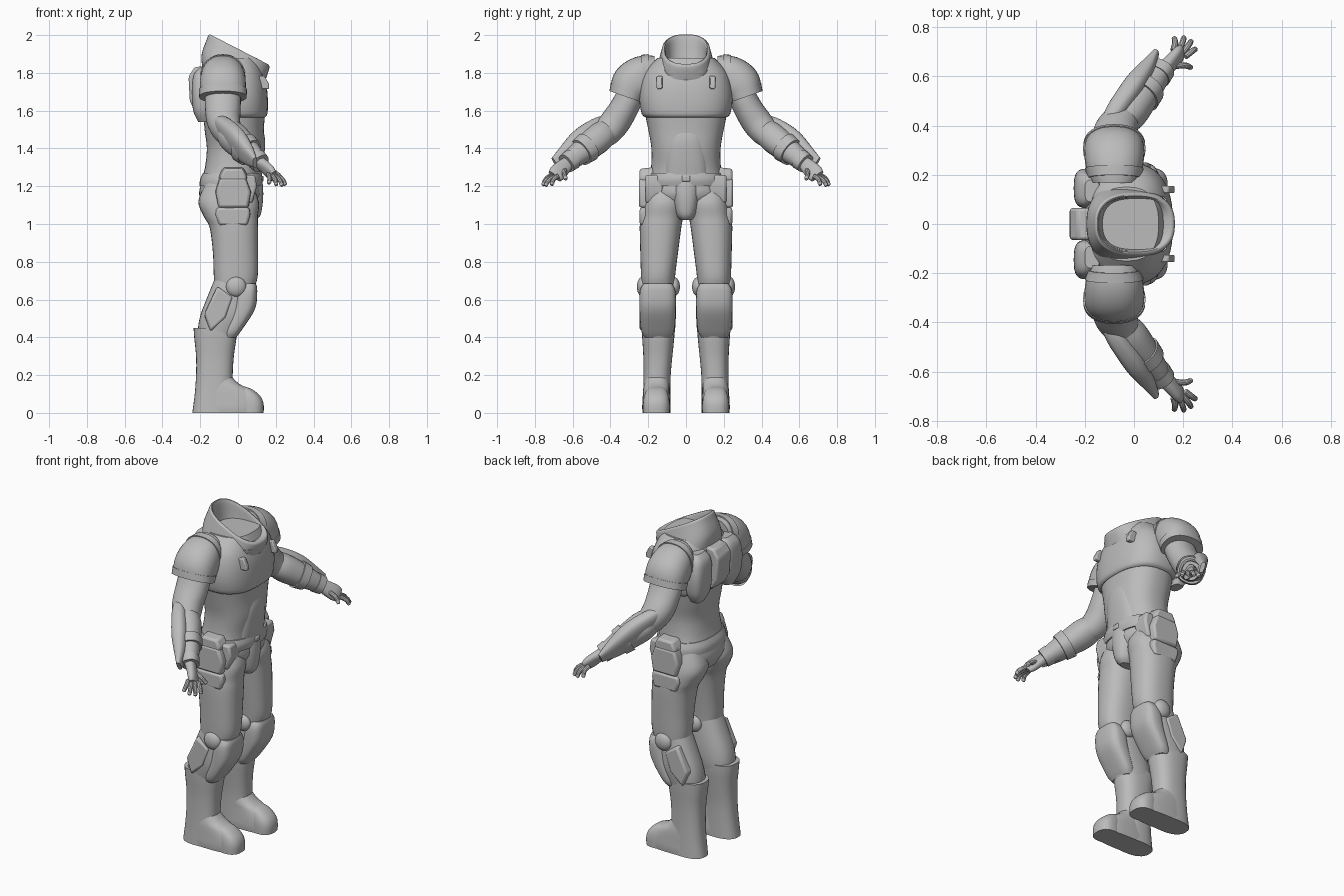
import bpy, bmesh, math
from mathutils import Vector

grey = bpy.data.materials.new("armour_grey")
grey.diffuse_color = (0.5, 0.5, 0.5, 1)


def finish(name, bm, mirror, bevel=0.0, angle=35):
    bmesh.ops.recalc_face_normals(bm, faces=bm.faces[:])
    me = bpy.data.meshes.new(name)
    bm.to_mesh(me)
    bm.free()
    me.materials.append(grey)
    ob = bpy.data.objects.new(name, me)
    bpy.context.collection.objects.link(ob)
    bpy.ops.object.select_all(action='DESELECT')
    ob.select_set(True)
    bpy.context.view_layer.objects.active = ob
    bpy.ops.object.shade_smooth_by_angle(angle=math.radians(angle))
    if bevel:
        b = ob.modifiers.new("bevel", 'BEVEL')
        b.width, b.segments = bevel, 2
    if mirror:
        m = ob.modifiers.new("mirror", 'MIRROR')
        m.use_axis = (False, True, False)
    return ob


def spline(rows, steps):
    """Catmull-Rom through rows of numbers."""
    rows = [tuple(r) + (0,) * (6 - len(r)) for r in rows]
    out = []
    for i in range(len(rows) - 1):
        a, b, c, d = rows[max(i - 1, 0)], rows[i], rows[i + 1], rows[min(i + 2, len(rows) - 1)]
        for k in range(steps):
            t = k / steps
            out.append([0.5 * (2 * q + (r - p) * t + (2 * p - 5 * q + 4 * r - s) * t * t
                               + (3 * q - p - 3 * r + s) * t ** 3) for p, q, r, s in zip(a, b, c, d)])
    return out + [list(rows[-1])]


def loft(name, rows, p=2.0, level=True, mirror=True, n=32, steps=4):
    """Rows are x, y, z, radius_u, radius_v, slope; level rings lie flat, others follow the path."""
    rows = spline(rows, steps)
    bm = bmesh.new()
    rings = []
    for i, (x, y, z, ru, rv, slope) in enumerate(rows):
        c = Vector((x, y, z))
        t = Vector((0, 0, 1))
        if not level:
            t = (Vector(rows[min(i + 1, len(rows) - 1)][:3]) - Vector(rows[max(i - 1, 0)][:3])).normalized()
        u = Vector((1, 0, 0))
        u = (u - t * u.dot(t)).normalized()
        v = t.cross(u)
        ring = []
        for k in range(n):
            a = 2 * math.pi * k / n
            ca, sa = math.cos(a), math.sin(a)
            du = math.copysign(abs(ca) ** (2 / p), ca) * ru
            dv = math.copysign(abs(sa) ** (2 / p), sa) * rv
            ring.append(bm.verts.new(c + u * du + v * dv + t * slope * du))
        rings.append(ring)
    for a, b in zip(rings, rings[1:]):
        for k in range(n):
            bm.faces.new((a[k], a[(k + 1) % n], b[(k + 1) % n], b[k]))
    bm.faces.new(rings[0][::-1])
    bm.faces.new(rings[-1])
    return finish(name, bm, mirror)


def slab(name, points, y0, y1, mirror=True, bevel=0.012, taper=1.0):
    """Side outline (x, z) extruded from y0 to y1, outer face optionally smaller."""
    bm = bmesh.new()
    mx = sum(q[0] for q in points) / len(points)
    mz = sum(q[1] for q in points) / len(points)
    a = [bm.verts.new((x, y0, z)) for x, z in points]
    b = [bm.verts.new((mx + (x - mx) * taper, y1, mz + (z - mz) * taper)) for x, z in points]
    bm.faces.new(a)
    bm.faces.new(b[::-1])
    for i in range(len(a)):
        j = (i + 1) % len(a)
        bm.faces.new((a[i], b[i], b[j], a[j]))
    return finish(name, bm, mirror, bevel)


def ball(name, centre, size):
    bm = bmesh.new()
    bmesh.ops.create_uvsphere(bm, u_segments=24, v_segments=14, radius=1)
    for v in bm.verts:
        v.co = Vector([c + s * q for c, s, q in zip(centre, size, v.co)])
    return finish(name, bm, True)


# Torso: body, chest shell, belly panel
loft("torso", [(-.05, 0, 1.08, .12, .15), (-.045, 0, 1.15, .16, .195), (-.04, 0, 1.22, .155, .2),
               (-.028, 0, 1.3, .147, .185), (-.015, 0, 1.4, .15, .183), (-.02, 0, 1.5, .157, .2),
               (-.02, 0, 1.62, .165, .225)], 2.4, mirror=False, n=48)
loft("chest", [(-.022, 0, 1.565, .165, .215), (-.022, 0, 1.585, .178, .235), (-.022, 0, 1.66, .18, .247),
               (-.025, 0, 1.74, .175, .24), (-.03, 0, 1.81, .16, .215), (-.03, 0, 1.88, .13, .15)],
     2.5, mirror=False, n=48)
loft("belly_panel", [(.055, 0, 1.26, .072, .12), (.06, 0, 1.35, .078, .115), (.066, 0, 1.45, .077, .1),
                     (.05, 0, 1.54, .07, .08)], 2.6, mirror=False)

# Open collar rising at the back, with the neck well inside
loft("collar", [(-.025, 0, 1.79, .165, .17, -.25), (-.02, 0, 1.84, .172, .15, -.35),
                (.0, 0, 1.9, .165, .132, -.48), (.004, 0, 1.92, .16, .125, -.5),
                (.003, 0, 1.92, .145, .11, -.5), (-.015, 0, 1.86, .115, .1, -.3),
                (-.035, 0, 1.8, .08, .08, -.1)], 2.5, mirror=False, n=48)
loft("front_collar", [(.06, 0, 1.74, .06, .07), (.075, 0, 1.78, .075, .115),
                      (.085, 0, 1.815, .075, .12)], 2.3, mirror=False)
slab("chest_clip", [(.1, 1.78), (.14, 1.785), (.165, 1.74), (.165, 1.715), (.1, 1.715)], .125, .155, bevel=.006)

# Backpack
slab("backpack", [(-.15, 1.84), (-.23, 1.83), (-.262, 1.78), (-.255, 1.65), (-.225, 1.59), (-.15, 1.58)],
     -.065, .065, False)
loft("back_pod", [(-.18, .145, 1.54, .03, .04), (-.185, .145, 1.6, .052, .07), (-.19, .145, 1.7, .055, .08),
                  (-.185, .14, 1.79, .05, .07), (-.17, .135, 1.83, .03, .045)], 3)

# Shoulder armour
X = -.08
loft("shoulder_pad", [(X, .17, 1.78, .095, .11), (X, .23, 1.777, .115, .113), (X, .285, 1.74, .122, .112),
                      (X, .315, 1.685, .12, .092)], 2.3, False)
loft("shoulder_inner_rim", [(X, .185, 1.782, .108, .118), (X, .225, 1.777, .119, .119)], 2.3, False)
loft("shoulder_band", [(X, .304, 1.71, .127, .1), (X, .317, 1.673, .126, .094)], 2.3, False)

# Arms
loft("upper_arm", [(X, .25, 1.78, .08, .08), (X, .295, 1.68, .094, .075), (X, .33, 1.61, .094, .076),
                   (-.075, .375, 1.54, .088, .08), (-.05, .42, 1.485, .075, .075),
                   (-.02, .46, 1.455, .06, .06)], 2.1, False)
loft("forearm", [(-.065, .4, 1.51, .06, .06), (-.03, .45, 1.465, .08, .076), (.015, .505, 1.42, .075, .075),
                 (.07, .57, 1.37, .058, .06), (.12, .628, 1.322, .04, .046)], 2.2, False)
loft("forearm_guard", [(-.125, .375, 1.55, .02, .035), (-.085, .425, 1.51, .04, .07), (-.04, .485, 1.465, .046, .085),
                       (.005, .55, 1.42, .046, .083), (.05, .62, 1.37, .034, .062),
                       (.09, .695, 1.325, .012, .03)], 2.8, False)
loft("forearm_band", [(.03, .525, 1.405, .079, .08), (.06, .56, 1.378, .072, .073)], 2.4, False)
loft("wrist_cuff", [(.098, .603, 1.343, .052, .056), (.122, .633, 1.32, .048, .052)], 2.4, False)

# Hands
loft("palm", [(.115, .625, 1.325, .03, .034), (.145, .65, 1.3, .026, .042), (.175, .68, 1.27, .023, .046),
              (.19, .695, 1.252, .016, .04)], 2.5, False, n=20)
for i, (base, tip) in enumerate([((.16, .705, 1.262), (.163, .757, 1.212)), ((.18, .705, 1.255), (.203, .76, 1.203)),
                                 ((.197, .695, 1.252), (.234, .745, 1.2)), ((.208, .68, 1.253), (.252, .712, 1.205)),
                                 ((.165, .642, 1.285), (.235, .635, 1.235))]):
    b, t = Vector(base), Vector(tip)
    m = (b + t) / 2 + Vector((.006, .006, .006))
    loft("thumb" if i == 4 else "finger_%d" % (i + 1),
         [(*b, .013, .013), (*m, .0125, .0125), (*(m * .15 + t * .85), .0105, .0105), (*t, .004, .004)],
         2, False, n=10, steps=3)

# Belt, hip flaps and groin plate
loft("belt", [(-.04, 0, 1.2, .163, .21), (-.035, 0, 1.235, .166, .21), (-.03, 0, 1.27, .155, .198)],
     2.4, mirror=False, n=48)
loft("groin_plate", [(.02, 0, 1.02, .075, .03), (.025, 0, 1.05, .095, .055), (.03, 0, 1.12, .102, .072),
                     (.035, 0, 1.19, .098, .078), (.035, 0, 1.25, .09, .072)], 2.4, mirror=False)
slab("buckle", [(.1, 1.225), (.136, 1.225), (.136, 1.255), (.1, 1.255)], -.022, .022, False, .006)
slab("hip_flap", [(-.1, 1.26), (.09, 1.26), (.1, 1.2), (.075, 1.11), (-.1, 1.13)], .12, .215)

# Hip pouches
slab("hip_pouch", [(-.1, 1.25), (.045, 1.25), (.075, 1.17), (.06, 1.08), (-.11, 1.08), (-.125, 1.17)],
     .17, .25, taper=.9)
slab("pouch_lid", [(-.08, 1.3), (.03, 1.3), (.055, 1.25), (.03, 1.16), (-.085, 1.16), (-.105, 1.25)],
     .17, .246, taper=.88)
slab("thigh_plate", [(-.12, 1.09), (.065, 1.09), (.07, 1.05), (.055, .99), (-.105, .99), (-.125, 1.05)],
     .17, .245, taper=.92)

# Legs
loft("thigh", [(-.05, .11, 1.22, .12, .09), (-.05, .118, 1.12, .16, .112), (-.038, .128, 1.04, .143, .113),
               (-.022, .135, .98, .128, .11), (-.013, .142, .85, .12, .1), (-.012, .148, .72, .116, .09),
               (-.02, .148, .65, .1, .085)], 2.4)
loft("lower_leg", [(-.025, .148, .73, .09, .08), (-.045, .148, .62, .115, .09), (-.07, .148, .52, .128, .094),
                   (-.1, .146, .44, .112, .088), (-.115, .145, .36, .09, .075)], 2.4)
loft("knee_guard", [(.055, .15, .685, .04, .075), (.045, .15, .645, .057, .094), (.028, .15, .55, .062, .096),
                    (-.025, .15, .44, .046, .088), (-.045, .15, .4, .035, .07)], 3)
ball("knee_knob_outer", (-.01, .228, .668), (.054, .032, .054))
ball("knee_knob_inner", (-.01, .062, .668), (.05, .03, .05))
slab("calf_plate", [(-.11, .68), (-.02, .62), (-.06, .5), (-.15, .42), (-.185, .52)], .15, .247, taper=.9)

# Boots
loft("boot_shaft", [(-.125, .157, 0, .117, .074), (-.127, .155, .1, .102, .072), (-.125, .153, .2, .097, .072),
                    (-.122, .149, .3, .1, .077), (-.12, .147, .4, .112, .085), (-.122, .147, .45, .113, .087)], 2.5)
loft("boot_foot", [(-.05, .157, 0, .184, .073), (-.05, .157, .03, .186, .075), (-.053, .157, .07, .178, .073),
                   (-.075, .157, .12, .145, .07), (-.1, .155, .155, .105, .068), (-.12, .154, .2, .08, .06)], 2.6)
loft("toe_cap", [(.068, .157, .0, .068, .07), (.068, .157, .05, .067, .07), (.055, .157, .09, .062, .064),
                 (.03, .157, .125, .045, .05), (.015, .157, .14, .02, .025)], 2.5)
